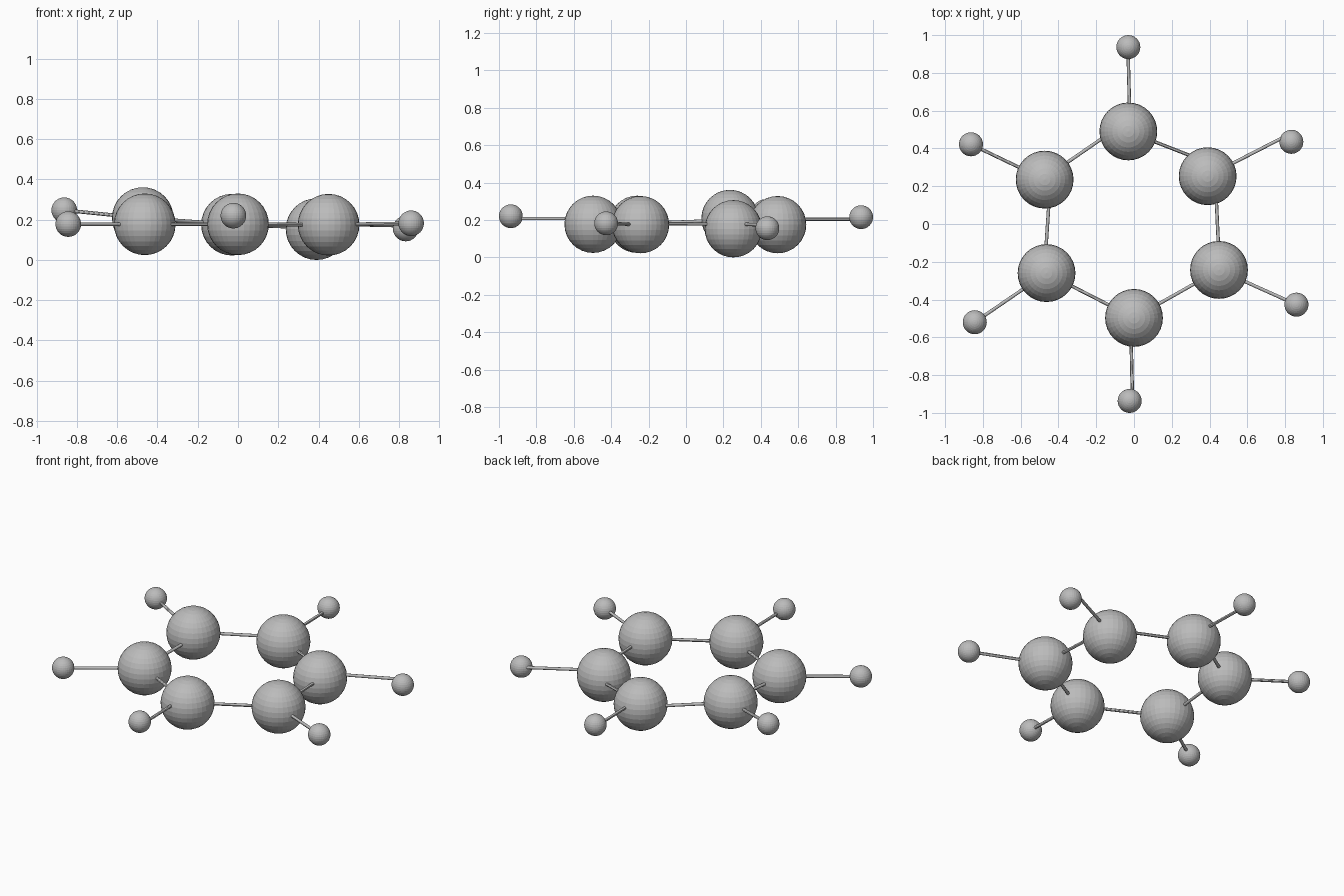
import bpy
from mathutils import Vector

if "Cube" in bpy.data.objects:
    bpy.data.objects.remove(bpy.data.objects["Cube"], do_unlink=True)

# One flat grey for everything
grey = bpy.data.materials.new("neutral_grey")
grey.use_nodes = True
COLOUR = (0.5, 0.5, 0.5, 1)
grey.diffuse_color = COLOUR
grey.node_tree.nodes["Principled BSDF"].inputs["Base Color"].default_value = COLOUR

LARGE_R, SMALL_R, ROD_R = 0.153, 0.0635, 0.009


def finish(name):
    obj = bpy.context.object
    obj.name = name
    obj.data.materials.append(grey)
    return obj


def ball(name, centre, radius):
    bpy.ops.mesh.primitive_uv_sphere_add(segments=32, ring_count=16, radius=radius, location=centre)
    finish(name)


def rod(name, start, end):
    start, end = Vector(start), Vector(end)
    axis = end - start
    bpy.ops.mesh.primitive_cylinder_add(vertices=12, radius=ROD_R, depth=axis.length,
                                        location=(start + end) / 2)
    obj = finish(name)
    obj.rotation_euler = axis.to_track_quat("Z", "Y").to_euler()
    bpy.ops.object.shade_smooth_by_angle()


# Slightly irregular ring: large ball centre, small ball centre
atoms = {
    "back": ((-0.03, 0.49, 0.175), (-0.03, 0.9365, 0.215)),
    "back_left": ((0.39, 0.253, 0.153), (0.833, 0.435, 0.156)),
    "front_left": ((0.45, -0.243, 0.175), (0.86, -0.427, 0.182)),
    "front": ((0, -0.497, 0.177), (-0.023, -0.9365, 0.22)),
    "front_right": ((-0.463, -0.26, 0.177), (-0.843, -0.52, 0.178)),
    "back_right": ((-0.473, 0.235, 0.208), (-0.863, 0.422, 0.247)),
}
# Rods that run a little off the ball centres
outer_rods = {
    "back": ((-0.02, 0.49, 0.204), (-0.032, 0.93, 0.204)),
    "back_left": ((0.39, 0.253, 0.18), (0.82, 0.474, 0.17)),
    "front": ((-0.018, -0.497, 0.208), (-0.008, -0.93, 0.208)),
}
ring_rods = {
    "back": ((-0.03, 0.49, 0.175), (0.39, 0.326, 0.16)),
    "back_left": ((0.43, 0.253, 0.178), (0.453, -0.243, 0.18)),
    "front_right": ((-0.475, -0.26, 0.18), (-0.442, 0.235, 0.2)),
    "back_right": ((-0.473, 0.243, 0.208), (-0.05, 0.535, 0.178)),
}

names = list(atoms)
for i, name in enumerate(names):
    large, small = atoms[name]
    following = atoms[names[(i + 1) % len(names)]][0]
    ball(name + "_large_ball", large, LARGE_R)
    ball(name + "_small_ball", small, SMALL_R)
    rod(name + "_outer_rod", *outer_rods.get(name, (large, small)))
    rod(name + "_ring_rod", *ring_rods.get(name, (large, following)))
